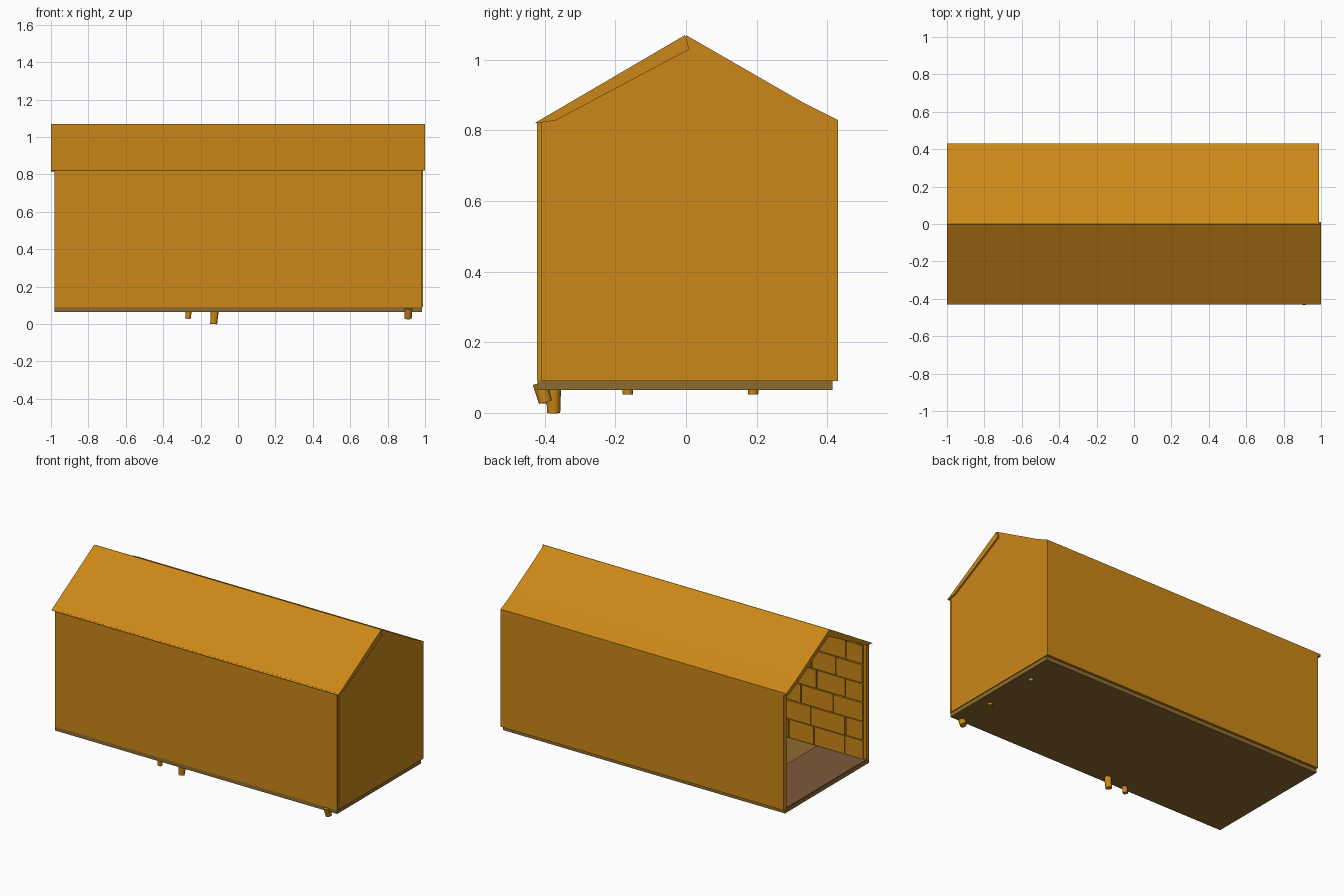
import bpy, bmesh, random
from mathutils import Vector, Matrix

if "Cube" in bpy.data.objects:
    bpy.data.objects.remove(bpy.data.objects["Cube"])

random.seed(4)


def material(name, rgb):
    m = bpy.data.materials.new(name)
    m.diffuse_color = (*rgb, 1)
    m.use_nodes = True
    m.node_tree.nodes["Principled BSDF"].inputs["Base Color"].default_value = m.diffuse_color
    return m


AMBER = material("amber_wood", (0.60, 0.243, 0.009))
OLIVE = material("olive_base", (0.27, 0.15, 0.03))
BROWN = material("brown_floor", (0.21, 0.10, 0.045))


def finish(name, bm, mat):
    bmesh.ops.recalc_face_normals(bm, faces=bm.faces)
    me = bpy.data.meshes.new(name)
    bm.to_mesh(me)
    bm.free()
    me.materials.append(mat)
    ob = bpy.data.objects.new(name, me)
    bpy.context.collection.objects.link(ob)
    return ob


def add_box(bm, lo, hi):
    lo, hi = Vector(lo), Vector(hi)
    size = hi - lo
    mtx = Matrix.Translation((lo + hi) / 2) @ Matrix.Diagonal((*size, 1))
    bmesh.ops.create_cube(bm, size=1, matrix=mtx)


def box(name, lo, hi, mat):
    bm = bmesh.new()
    add_box(bm, lo, hi)
    return finish(name, bm, mat)


def prism(name, profile, x0, x1, mat):
    """Extrude a y-z outline along x."""
    bm = bmesh.new()
    face = bm.faces.new([bm.verts.new((x0, y, z)) for y, z in profile])
    new = bmesh.ops.extrude_face_region(bm, geom=[face])["geom"]
    bmesh.ops.translate(bm, vec=(x1 - x0, 0, 0),
                        verts=[v for v in new if isinstance(v, bmesh.types.BMVert)])
    return finish(name, bm, mat)


def bricks(name, start, end, place):
    """Staggered courses; place() maps (along, z, depth) to a point."""
    bm = bmesh.new()
    rows, z0, z1, gap = 6, 0.095, 0.815, 0.006
    step = (z1 - z0) / rows
    for r in range(rows):
        a = start
        length = random.uniform(0.10, 0.22)
        while a < end - 0.01:
            b = min(a + length, end)
            if end - b < 0.06:
                b = end
            depth = random.uniform(0.008, 0.014)
            p = place(a, z0 + r * step, 0)
            q = place(b - gap, z0 + (r + 1) * step - gap, depth)
            add_box(bm, [min(s, t) for s, t in zip(p, q)],
                    [max(s, t) for s, t in zip(p, q)])
            a = b
            length = random.uniform(0.17, 0.28)
    return finish(name, bm, AMBER)


def peg(name, bottom, top, radius):
    bottom, top = Vector(bottom), Vector(top)
    axis = top - bottom
    rot = axis.to_track_quat('Z', 'Y').to_matrix().to_4x4()
    bm = bmesh.new()
    bmesh.ops.create_cone(bm, cap_ends=True, segments=12, radius1=radius * 0.85,
                          radius2=radius, depth=axis.length,
                          matrix=Matrix.Translation((bottom + top) / 2) @ rot)
    ob = finish(name, bm, AMBER)
    bpy.context.view_layer.objects.active = ob
    ob.select_set(True)
    bpy.ops.object.shade_smooth_by_angle()
    ob.select_set(False)


# base slab and the entrance floor panel
box("base_slab", (-0.98, -0.42, 0.065), (0.985, 0.415, 0.09), OLIVE)
box("entrance_floor", (-0.978, -0.40, 0.088), (-0.64, 0.40, 0.094), BROWN)

# long walls and the closed gable end; the left end stays open
box("front_wall", (-0.98, -0.422, 0.09), (0.985, -0.395, 0.825), AMBER)
box("back_wall", (-0.98, 0.40, 0.09), (0.985, 0.43, 0.825), AMBER)
prism("right_gable_wall",
      [(-0.41, 0.09), (0.43, 0.09), (0.43, 0.83), (0.33, 0.88), (0, 1.05), (-0.41, 0.825)],
      0.965, 0.99, AMBER)

# roof panels
prism("front_roof", [(-0.43, 0.82), (-0.003, 1.07), (0.01, 1.03), (-0.37, 0.828)],
      -1.0, 1.0, AMBER)
prism("back_roof",
      [(0.0, 1.07), (0.33, 0.88), (0.43, 0.83), (0.43, 0.815), (0.40, 0.815),
       (0.32, 0.855), (0.0, 1.035)], -1.0, 0.99, AMBER)

# brick lining inside the walls
bricks("front_wall_bricks", -0.96, 0.965, lambda a, z, d: (a, -0.396 + d, z))
bricks("back_wall_bricks", -0.96, 0.965, lambda a, z, d: (a, 0.401 - d, z))
bricks("right_wall_bricks", -0.385, 0.39, lambda a, z, d: (0.966 - d, a, z))

# pegs poking through the floor
peg("large_peg", (-0.13, -0.375, 0.0), (-0.122, -0.375, 0.1), 0.022)
peg("small_peg", (-0.268, -0.395, 0.028), (-0.26, -0.395, 0.1), 0.017)
peg("corner_peg", (0.91, -0.398, 0.03), (0.91, -0.413, 0.085), 0.022)
for i, y in enumerate((-0.165, 0.19)):
    peg(f"end_peg_{i + 1}", (0.91, y, 0.052), (0.91, y, 0.1), 0.017)
